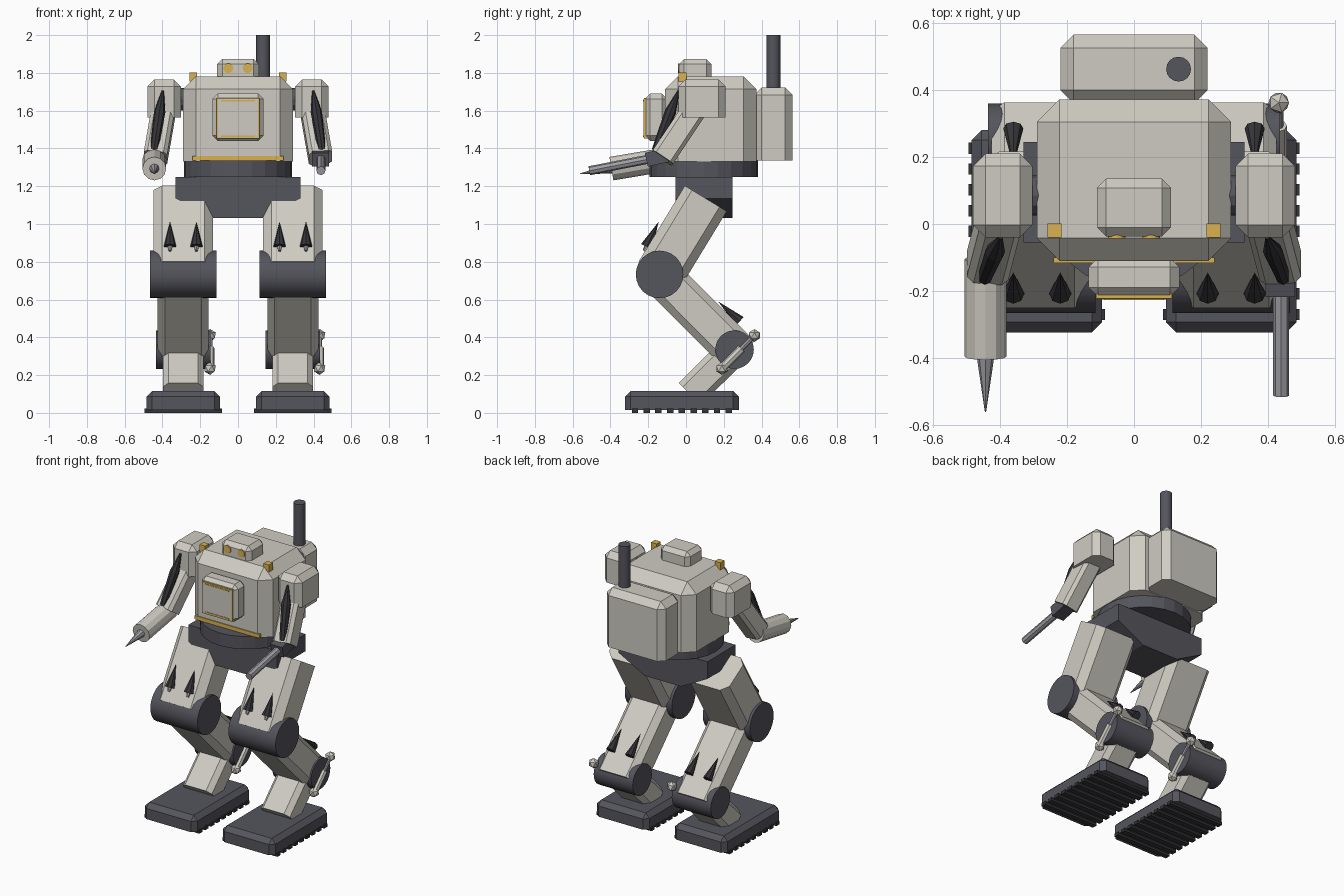
import bpy, bmesh
from math import radians
from mathutils import Vector, Matrix

if "Cube" in bpy.data.objects:
    bpy.data.objects.remove(bpy.data.objects["Cube"])


def material(name, r, g, b):
    m = bpy.data.materials.new(name)
    m.diffuse_color = (r, g, b, 1)
    m.use_nodes = True
    m.node_tree.nodes["Principled BSDF"].inputs["Base Color"].default_value = m.diffuse_color
    return m


ARMOUR = material("armour", 0.62, 0.60, 0.54)
DARK = material("dark_metal", 0.09, 0.09, 0.11)
BLACK = material("black_metal", 0.035, 0.035, 0.04)
STEEL = material("steel", 0.35, 0.35, 0.38)
GOLD = material("gold", 0.70, 0.45, 0.08)


def finish(name, bm, mat, matrix=None, smooth=False):
    bmesh.ops.recalc_face_normals(bm, faces=bm.faces)
    me = bpy.data.meshes.new(name)
    bm.to_mesh(me)
    bm.free()
    ob = bpy.data.objects.new(name, me)
    bpy.context.collection.objects.link(ob)
    me.materials.append(mat)
    if matrix:
        ob.matrix_world = matrix
    if smooth:
        bpy.context.view_layer.objects.active = ob
        bpy.ops.object.select_all(action='DESELECT')
        ob.select_set(True)
        bpy.ops.object.shade_smooth_by_angle(angle=radians(35))
    return ob


def cube(size, bevel, mode):
    """Chamfered box; mode picks all, open-bottomed or lengthwise edges."""
    bm = bmesh.new()
    bmesh.ops.create_cube(bm, size=1)
    bmesh.ops.scale(bm, vec=size, verts=bm.verts)
    if bevel:
        def keep(e):
            a, b = (v.co.z for v in e.verts)
            if mode == "long":
                return a * b < 0
            return mode == "all" or max(a, b) > 0
        bmesh.ops.bevel(bm, geom=[e for e in bm.edges if keep(e)], offset=bevel,
                        segments=1, profile=0.5, affect='EDGES')
    return bm


def box(name, x, y, z, mat, bevel=0, mode="top"):
    """Box from (min, max) ranges."""
    r = (x, y, z)
    mid = Vector([(a + b) / 2 for a, b in r])
    return finish(name, cube([b - a for a, b in r], bevel, mode), mat, Matrix.Translation(mid))


def frame(p, q):
    """Matrix at the middle of p-q with local z along p-q and local x near world x."""
    p, q = Vector(p), Vector(q)
    z = (q - p).normalized()
    ref = Vector((1, 0, 0)) if abs(z.x) < 0.9 else Vector((0, 1, 0))
    x = (ref - z * ref.dot(z)).normalized()
    m = Matrix((x, z.cross(x), z)).transposed().to_4x4()
    m.translation = (p + q) / 2
    return m, (q - p).length


def limb(name, p, q, w, d, mat, bevel=0):
    m, length = frame(p, q)
    return finish(name, cube((w, d, length), bevel, "long"), mat, m)


def rod(name, p, q, r1, r2, mat, sides=12, smooth=False):
    m, length = frame(p, q)
    bm = bmesh.new()
    bmesh.ops.create_cone(bm, cap_ends=True, segments=sides, radius1=r1, radius2=r2, depth=length)
    return finish(name, bm, mat, m, smooth)


def ball(name, p, r, mat):
    bm = bmesh.new()
    bmesh.ops.create_icosphere(bm, subdivisions=1, radius=r)
    return finish(name, bm, mat, Matrix.Translation(p))


# Body
box("torso", (-.29, .29), (-.11, .372), (1.33, 1.782), ARMOUR, .068)
box("backpack", (-.22, .22), (.36, .565), (1.335, 1.722), ARMOUR, .04)
rod("exhaust_pipe", (.133, .462, 1.69), (.133, .462, 2.0), .037, .037, DARK, 16, True)
rod("waist_ring", (0, .095, 1.25), (0, .095, 1.335), .287, .287, DARK, 24)
box("belt_strip", (-.24, .24), (-.117, -.1), (1.335, 1.36), GOLD)

# Head and lamps
box("head", (-.11, .11), (-.037, .135), (1.76, 1.873), ARMOUR, .027)
for s in (-1, 1):
    rod("eye", (s * .051, -.043, 1.825), (s * .051, -.02, 1.825), .026, .026, GOLD, 12)
    box("shoulder_lamp", (s * .237 - .021, s * .237 + .021), (-.04, .002), (1.755, 1.803), GOLD)

# Chest hatch with a gold-edged panel
box("chest_hatch", (-.135, .135), (-.218, -.1), (1.44, 1.69), ARMOUR, .028, "all")
box("hatch_trim", (-.113, .113), (-.222, -.2), (1.452, 1.668), GOLD)
box("hatch_panel", (-.107, .107), (-.224, -.2), (1.458, 1.662), ARMOUR)
for z in (1.465, 1.652):
    box("hatch_line", (-.09, .09), (-.227, -.2), (z - .004, z + .004), GOLD)

# Pelvis: block with a tapered underside
outline = [(-.33, 1.25), (-.33, 1.135), (-.135, 1.032), (.135, 1.032), (.33, 1.135), (.33, 1.25)]
bm = bmesh.new()
face = bm.faces.new([bm.verts.new((x, -.055, z)) for x, z in outline])
ext = bmesh.ops.extrude_face_region(bm, geom=[face])
bmesh.ops.translate(bm, vec=(0, .3, 0),
                    verts=[v for v in ext["geom"] if isinstance(v, bmesh.types.BMVert)])
finish("pelvis", bm, DARK)

# Legs
for s in (-1, 1):
    c = s * .29
    knee, ankle = Vector((c, -.14, .733)), Vector((c, .257, .335))
    limb("thigh", knee, (c, .105, 1.135), .315, .26, ARMOUR, .045)
    rod("knee_joint", knee - Vector((.175, 0, 0)), knee + Vector((.175, 0, 0)), .126, .126, DARK, 24, True)
    limb("shin", knee, ankle + Vector((0, .03, -.03)), .27, .215, ARMOUR, .038)
    rod("ankle_joint", ankle - Vector((.145, 0, 0)), ankle + Vector((.145, 0, 0)), .102, .102, DARK, 24, True)
    limb("lower_leg", (c, .02, .10), ankle, .215, .165, ARMOUR, .03)
    box("foot", (c - .195, c + .195), (-.323, .28), (.014, .116), DARK, .03)
    for i in range(9):
        y = -.27 + i * .062
        box("tread_bar", (c - .204, c + .204), (y - .017, y + .017), (0, .022), BLACK)
    # Spikes on thigh front and shin back
    for dx in (-.07, .07):
        x = c + dx
        rod("thigh_spike", (x, -.208, .88), (x, -.145, 1.012), .033, 0, BLACK, 8)
        rod("thigh_spike_stub", (x, -.222, .858), (x, -.208, .88), .008, .014, STEEL, 6)
        rod("shin_spike", (x, .285, .485), (x, .17, .59), .03, 0, BLACK, 8)
    # Ankle piston sits on the same side of both legs
    x = c + .142
    a, b = Vector((x, .19, .235)), Vector((x, .362, .41))
    rod("ankle_piston", a, a.lerp(b, .6), .024, .024, ARMOUR, 8)
    rod("ankle_piston_rod", a.lerp(b, .55), b, .014, .014, STEEL, 8)
    for p in (a, b):
        ball("piston_end", p, .034, ARMOUR)

# Arms
for s in (-1, 1):
    box("shoulder", sorted((s * .303, s * .48)), (-.04, .21), (1.563, 1.765), ARMOUR, .037)
    limb("upper_arm", (s * .39, .055, 1.62), (s * .437, -.125, 1.35), .125, .13, ARMOUR, .02)
    top, low = Vector((s * .398, -.04, 1.705)), Vector((s * .445, -.16, 1.39))
    mid = top.lerp(low, .35)
    rod("arm_piston_tip", mid, top, .03, .006, BLACK, 8)
    rod("arm_piston", low, mid, .022, .03, BLACK, 8)
    # Strut bridging torso and shoulder
    rod("shoulder_axle", (s * .25, .085, 1.66), (s * .34, .085, 1.66), .06, .06, DARK, 12)

# Drill forearm
rod("drill_arm", (-.443, -.105, 1.342), (-.443, -.395, 1.293), .063, .063, ARMOUR, 12)
rod("drill_bit", (-.443, -.39, 1.294), (-.443, -.56, 1.266), .027, .002, STEEL, 8)

# Gun forearm
limb("gun_block", (.437, -.10, 1.365), (.437, -.21, 1.34), .088, .075, DARK)
rod("gun_barrel", (.439, -.19, 1.345), (.439, -.512, 1.282), .024, .024, STEEL, 8)
